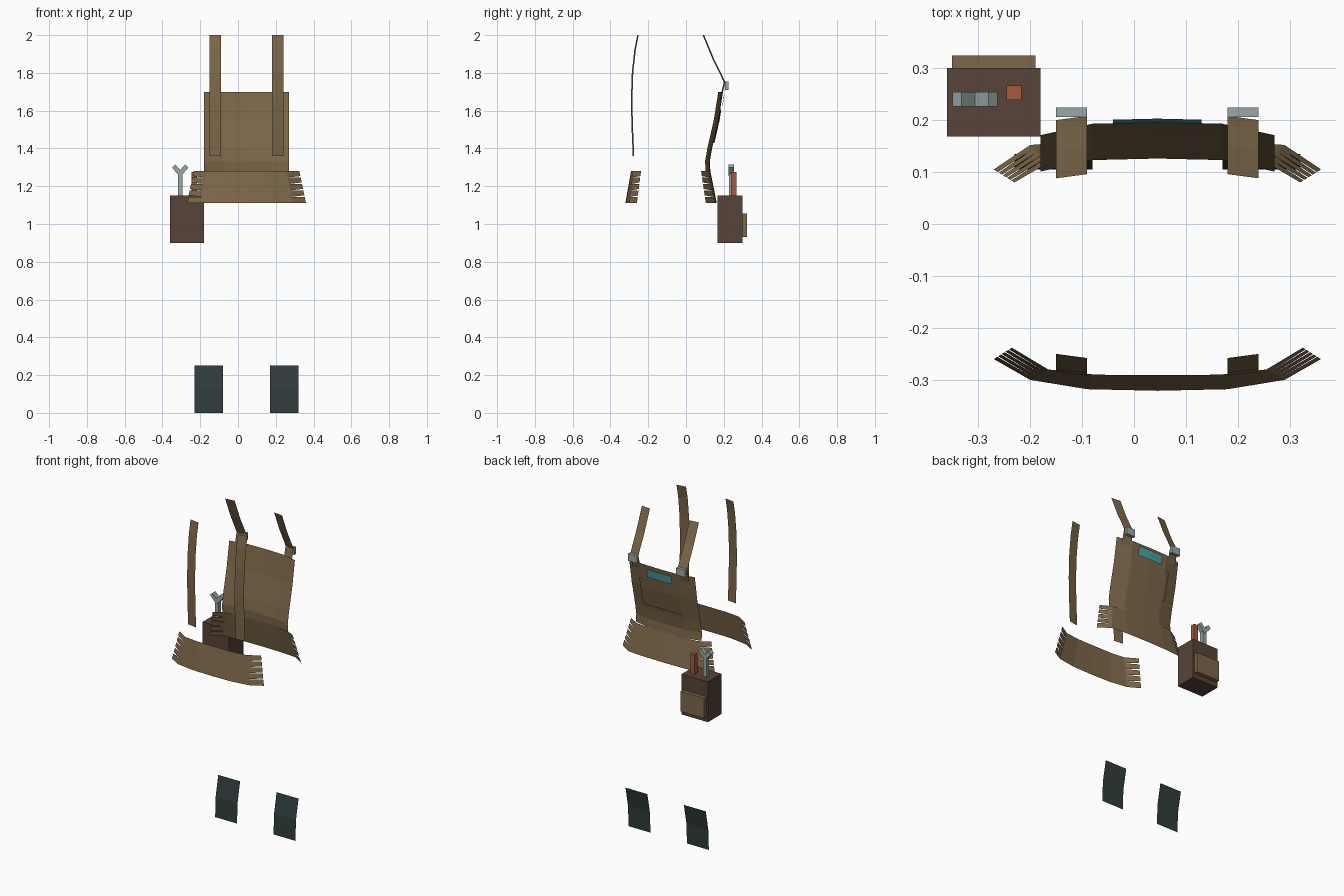
import bpy, bmesh, math
from mathutils import Vector

if "Cube" in bpy.data.objects:
    bpy.data.objects.remove(bpy.data.objects["Cube"])

CX = 0.045          # symmetry line of the garment


def material(name, rgb):
    m = bpy.data.materials.new(name)
    m.diffuse_color = (*rgb, 1)
    m.use_nodes = True
    m.node_tree.nodes["Principled BSDF"].inputs["Base Color"].default_value = m.diffuse_color
    return m


TAN = material("tan canvas", (0.205, 0.137, 0.067))
BROWN = material("brown leather", (0.095, 0.056, 0.040))
SLATE = material("dark slate", (0.031, 0.046, 0.046))
METAL = material("grey metal", (0.33, 0.39, 0.39))
RED = material("rust red", (0.37, 0.10, 0.05))
TEAL = material("teal", (0.07, 0.36, 0.39))


def make(name, verts, faces, mat):
    me = bpy.data.meshes.new(name)
    me.from_pydata([tuple(v) for v in verts], [], faces)
    me.materials.append(mat)
    ob = bpy.data.objects.new(name, me)
    bpy.context.collection.objects.link(ob)
    return ob


def grid(name, rows, mat):
    n = len(rows[0])
    faces = [(r * n + c, r * n + c + 1, (r + 1) * n + c + 1, (r + 1) * n + c)
             for r in range(len(rows) - 1) for c in range(n - 1)]
    return make(name, [v for row in rows for v in row], faces, mat)


def box(name, lo, hi, mat):
    v = [(x, y, z) for x in (lo[0], hi[0]) for y in (lo[1], hi[1]) for z in (lo[2], hi[2])]
    f = [(0, 1, 3, 2), (4, 6, 7, 5), (0, 4, 5, 1), (2, 3, 7, 6), (0, 2, 6, 4), (1, 5, 7, 3)]
    return make(name, v, f, mat)


def interp(pts, t):
    pts = sorted(pts)
    t = min(max(t, pts[0][0]), pts[-1][0])
    for (a, p), (b, q) in zip(pts, pts[1:]):
        if t <= b:
            return p + (q - p) * (t - a) / (b - a)


# Curved bib: side profile (z, y) bowed sideways
PROFILE = [(1.28, 0.129), (1.33, 0.126), (1.40, 0.138), (1.55, 0.172), (1.70, 0.196)]
BOW = [(0, 0), (0.125, 0.003), (0.225, 0.025)]


def bib_point(u, z, off=0.0):
    return (CX + u, interp(PROFILE, z) - interp(BOW, abs(u)) + off, z)


us = [-0.225, -0.125, 0, 0.125, 0.225]
grid("bib", [[bib_point(u, z) for u in us] for z, _ in PROFILE], TAN)

# Bib pocket and name-less tag
grid("bib_pocket", [[bib_point(u, z, 0.006) for u in (-0.15, -0.125, 0, 0.125, 0.15)]
                    for z in (1.43, 1.55, 1.605)], TAN)
grid("bib_tag", [[bib_point(u, z, 0.010) for u in (-0.085, 0, 0.085)]
                 for z in (1.625, 1.68)], TEAL)


# Waist panels with frayed ends: plan curves (offset, y) at top and bottom
def waist(name, top, bottom):
    full = lambda half: [(-u, y) for u, y in half[::-1]] + half[1:]
    tops = [Vector((CX + u, y, 1.28)) for u, y in full(top)]
    bots = [Vector((CX + u, y, 1.11)) for u, y in full(bottom)]
    n = len(tops)
    verts, faces = [], []

    def quad(*pts):
        faces.append(tuple(range(len(verts), len(verts) + 4)))
        verts.extend(pts)

    at = lambda c, t: tops[c].lerp(bots[c], t)
    for c in range(1, n - 2):
        quad(at(c, 0), at(c + 1, 0), at(c + 1, 1), at(c, 1))
    for inner, outer in ((1, 0), (n - 2, n - 1)):
        for i in range(5):
            a, b = i / 5, (i + 1) / 5
            e = b if i == 4 else b - 0.045
            quad(at(inner, a), at(outer, a), at(outer, e), at(inner, b))
    ob = make(name, verts, faces, TAN)
    bm = bmesh.new()
    bm.from_mesh(ob.data)
    bmesh.ops.remove_doubles(bm, verts=bm.verts, dist=0.0001)
    bmesh.ops.recalc_face_normals(bm, faces=bm.faces)
    bm.to_mesh(ob.data)
    bm.free()


waist("front_waist_panel",
      [(0, 0.129), (0.125, 0.127), (0.21, 0.118), (0.275, 0.080)],
      [(0, 0.163), (0.135, 0.161), (0.245, 0.152), (0.315, 0.105)])
waist("back_waist_panel",
      [(0, -0.291), (0.12, -0.290), (0.21, -0.280), (0.28, -0.238)],
      [(0, -0.321), (0.135, -0.318), (0.245, -0.300), (0.315, -0.260)])


# Shoulder straps: outer edge sits slightly closer to the body
def strap(name, path, side, sign):
    rows = [[(CX + side * u, y - sign * d, z) for u, d in ((0.135, 0), (0.195, 0.008))]
            for z, y in path]
    grid(name, rows, TAN)


for label, s in (("left", -1), ("right", 1)):
    strap(label + "_front_strap",
          [(2.0, 0.096), (1.87, 0.150), (1.79, 0.190), (1.75, 0.208), (1.70, 0.196), (1.66, 0.186)],
          s, 1)
    strap(label + "_back_strap",
          [(2.0, -0.258), (1.92, -0.274), (1.80, -0.287), (1.65, -0.292), (1.50, -0.288), (1.36, -0.282)],
          s, -1)
    # Strap buckle
    c = CX + s * 0.165
    box(label + "_buckle", (c - 0.03, 0.206, 1.71), (c + 0.03, 0.224, 1.755), METAL)
    # Boot panel, creased half way up
    c = CX + s * 0.2
    grid(label + "_boot_panel", [[(c - 0.075, y, z), (c + 0.075, y, z)]
                                 for z, y in ((0, 0.105), (0.125, 0.110), (0.25, 0.135))], SLATE)

# Tool pouch
box("tool_pouch", (-0.36, 0.168, 0.90), (-0.18, 0.30, 1.15), BROWN)
box("pouch_pocket", (-0.35, 0.30, 0.93), (-0.19, 0.324, 1.055), TAN)

# Rust coloured tool handle
box("tool_handle", (-0.245, 0.239, 1.14), (-0.217, 0.267, 1.275), RED)

# Spanner: stem and two angled jaws
box("spanner_stem", (-0.318, 0.228, 1.14), (-0.294, 0.252, 1.27), METAL)
for label, s in (("left", -1), ("right", 1)):
    ob = box(label + "_spanner_jaw", (-0.012, -0.014, -0.008), (0.012, 0.014, 0.052), METAL)
    ob.location = (-0.306, 0.240, 1.268)
    ob.rotation_euler = (0, s * math.radians(42), 0)
